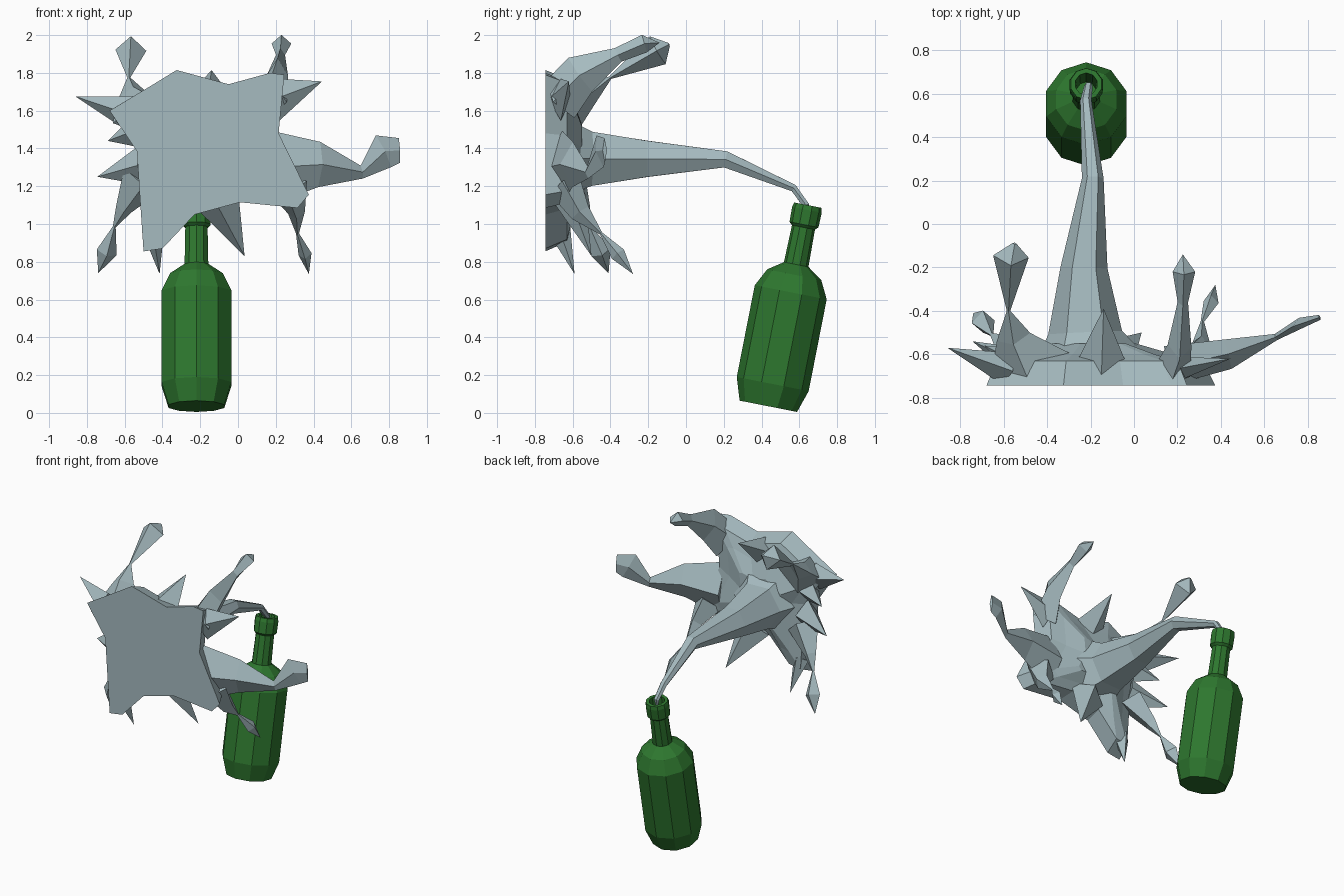
import bpy, bmesh, math
from mathutils import Vector, Matrix


def material(name, rgb):
    m = bpy.data.materials.new(name)
    m.diffuse_color = (*rgb, 1)
    return m


GREEN = material("green glass", (0.027, 0.185, 0.028))
WATER = material("pale water", (0.38, 0.495, 0.525))


def loft(name, rings, mat, cap=(True, True)):
    """Skin a list of equal-length point rings into one flat-shaded object."""
    bm = bmesh.new()
    vs = [[bm.verts.new(p) for p in r] for r in rings]
    n = len(vs[0])
    for a, b in zip(vs, vs[1:]):
        for i in range(n):
            j = (i + 1) % n
            bm.faces.new((a[i], a[j], b[j], b[i]))
    if cap[0]:
        bm.faces.new(vs[0][::-1])
    if cap[1]:
        bm.faces.new(vs[-1])
    bmesh.ops.remove_doubles(bm, verts=bm.verts, dist=0.0005)
    bmesh.ops.recalc_face_normals(bm, faces=bm.faces)
    me = bpy.data.meshes.new(name)
    bm.to_mesh(me)
    bm.free()
    me.materials.append(mat)
    ob = bpy.data.objects.new(name, me)
    bpy.context.collection.objects.link(ob)
    return ob


# bottle: ten-sided turned profile (radius, height), hollow mouth, tilted back
profile = [(0.155, 0), (0.194, 0.12), (0.194, 0.615), (0.146, 0.71), (0.066, 0.765),
           (0.062, 0.965), (0.078, 0.98), (0.08, 1.06), (0.074, 1.085),
           (0.052, 1.085), (0.046, 0.9)]
tilt = Matrix.Translation((-0.22, 0.436, 0.035)) @ Matrix.Rotation(-math.atan2(0.21, 1.07), 4, 'X')
rings = [[tilt @ Vector((r * math.cos(a), r * math.sin(a), h))
          for a in (math.pi / 2 + k * math.pi / 5 for k in range(10))] for r, h in profile]
loft("bottle", rings, GREEN)

# splash body: flat front outline (x, z), flaring back towards the stream
FRONT = -0.745
outline = [(-0.68, 1.60), (-0.48, 1.72), (-0.325, 1.815), (-0.05, 1.74), (0.17, 1.80),
           (0.245, 1.79), (0.215, 1.48), (0.375, 1.155), (0.315, 1.085), (0.01, 1.115),
           (-0.23, 1.05), (-0.40, 0.87), (-0.50, 0.855), (-0.52, 1.15), (-0.535, 1.385)]


def shrunk(y, k, cx=-0.2, cz=1.36):
    return [Vector((cx + (x - cx) * k, y, cz + (z - cz) * k)) for x, z in outline]


loft("splash_body", [shrunk(FRONT, 1), shrunk(-0.63, 0.9), shrunk(-0.6, 0.66),
                     shrunk(-0.55, 0.36)], WATER)


def limb(name, pts, sides=5, ref=(1, 0, 0)):
    """Tapering arm through (x, y, z, radius along ref, other radius)."""
    ref = Vector(ref)
    c = [Vector(p[:3]) for p in pts]
    rings = []
    for i, p in enumerate(pts):
        t = (c[min(i + 1, len(c) - 1)] - c[max(i - 1, 0)]).normalized()
        u = (ref - t * ref.dot(t)).normalized()
        v = t.cross(u)
        ring = []
        for k in range(sides):
            a = 2 * math.pi * k / sides
            q = c[i] + u * (p[3] * math.cos(a)) + v * (p[4] * math.sin(a))
            q.y = max(q.y, FRONT + 0.005)
            ring.append(q)
        rings.append(ring)
    return loft(name, rings, WATER)


X, Z = (1, 0, 0), (0, 0, 1)

# main stream arcing out of the bottle mouth
limb("stream", [(-0.21, -0.62, 1.35, 0.25, 0.22), (-0.225, -0.5, 1.345, 0.17, 0.165),
                (-0.23, -0.2, 1.345, 0.108, 0.11), (-0.19, 0.21, 1.342, 0.05, 0.05),
                (-0.222, 0.57, 1.19, 0.026, 0.022), (-0.21, 0.635, 1.1, 0.02, 0.02),
                (-0.215, 0.63, 1.02, 0, 0)], 6)

# arms that pinch and end in a droplet
limb("upper_left_droplet", [(-0.48, -0.66, 1.58, 0.2, 0.13), (-0.555, -0.52, 1.68, 0.08, 0.06),
                            (-0.578, -0.4, 1.775, 0.008, 0.008), (-0.567, -0.15, 1.92, 0.082, 0.085),
                            (-0.55, -0.09, 1.95, 0.01, 0.01)], 4)
limb("upper_right_droplet", [(0.17, -0.69, 1.66, 0.09, 0.14), (0.21, -0.56, 1.79, 0.055, 0.11),
                             (0.225, -0.36, 1.895, 0.024, 0.04), (0.23, -0.22, 1.955, 0.052, 0.048),
                             (0.225, -0.14, 1.96, 0, 0)], 4)
limb("right_droplet", [(0.16, -0.66, 1.3, 0.2, 0.1), (0.43, -0.6, 1.315, 0.12, 0.07),
                       (0.655, -0.52, 1.275, 0.035, 0.015), (0.77, -0.455, 1.385, 0.095, 0.025),
                       (0.855, -0.43, 1.39, 0.065, 0.012)], 4, Z)
limb("lower_right_droplet", [(0.26, -0.64, 1.2, 0.11, 0.09), (0.31, -0.56, 1.06, 0.045, 0.055),
                             (0.315, -0.45, 0.95, 0.008, 0.008), (0.355, -0.36, 0.84, 0.035, 0.04),
                             (0.375, -0.28, 0.735, 0, 0)], 4)
limb("lower_left_droplet", [(-0.5, -0.62, 1.24, 0.12, 0.09), (-0.605, -0.55, 1.08, 0.045, 0.045),
                            (-0.655, -0.51, 0.985, 0.008, 0.008), (-0.695, -0.45, 0.85, 0.055, 0.055),
                            (-0.74, -0.41, 0.74, 0, 0)], 4)

# plain spikes: root, root radii, tip, reference axis
spikes = {
    "upper_left_spike": ((-0.58, -0.67, 1.59, 0.09, 0.08), (-0.86, -0.57, 1.675), Z),
    "left_spike": ((-0.50, -0.65, 1.31, 0.11, 0.08), (-0.745, -0.54, 1.25), Z),
    "small_left_spike": ((-0.53, -0.64, 1.49, 0.09, 0.07), (-0.69, -0.56, 1.44), Z),
    "upper_right_spike": ((0.18, -0.67, 1.66, 0.12, 0.06), (0.445, -0.62, 1.755), Z),
    "lower_left_spike": ((-0.45, -0.67, 0.97, 0.06, 0.06), (-0.415, -0.59, 0.735), X),
    "lower_middle_spike": ((-0.12, -0.62, 1.15, 0.13, 0.09), (0.035, -0.5, 0.83), X),
    "top_spike": ((-0.15, -0.65, 1.67, 0.12, 0.09), (-0.14, -0.39, 1.815), X),
}
for name, (root, tip, ref) in spikes.items():
    limb(name, [root, (*tip, 0, 0)], 4, ref)
